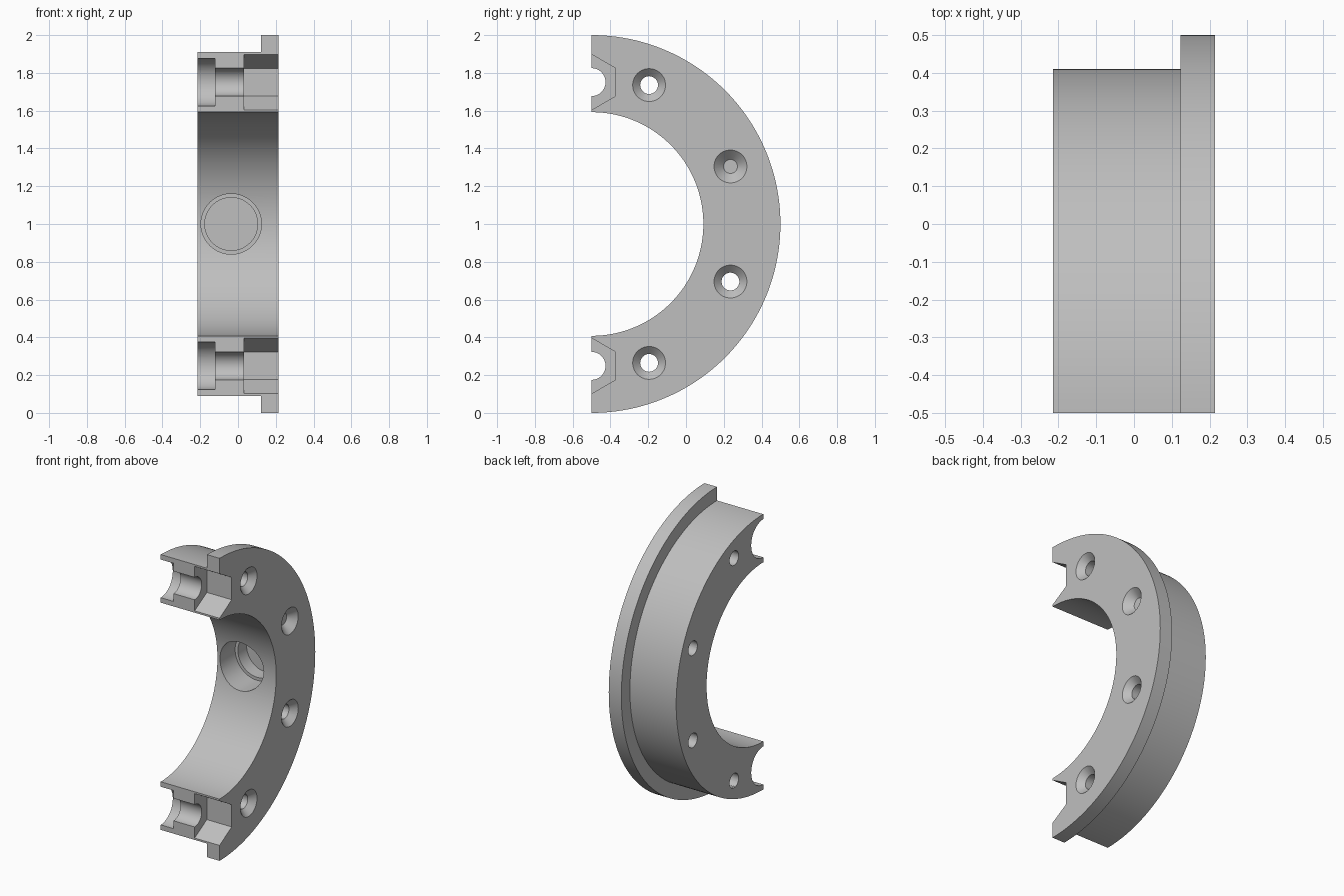
import bpy
import bmesh
from math import sin, cos, pi, radians

if "Cube" in bpy.data.objects:
    bpy.data.objects.remove(bpy.data.objects["Cube"], do_unlink=True)

GREY = (0.52, 0.52, 0.52, 1.0)
AXIS_Y, AXIS_Z = -0.5, 1.0          # ring axis runs along x
BACK, FACE = -0.215, 0.215          # plain side and flanged side
STEP = 0.123                        # where the flange begins

metal = bpy.data.materials.new("grey_metal")
metal.use_nodes = True
metal.diffuse_color = GREY
metal.node_tree.nodes["Principled BSDF"].inputs["Base Color"].default_value = GREY


def skin(name, rings):
    """Solid made by joining a row of closed rings and capping both ends."""
    bm = bmesh.new()
    rows = [[bm.verts.new(p) for p in ring] for ring in rings]
    n = len(rows[0])
    for a, b in zip(rows, rows[1:]):
        for i in range(n):
            j = (i + 1) % n
            bm.faces.new((a[i], a[j], b[j], b[i]))
    bm.faces.new(rows[0])
    bm.faces.new(rows[-1])
    bmesh.ops.recalc_face_normals(bm, faces=bm.faces)
    mesh = bpy.data.meshes.new(name)
    bm.to_mesh(mesh)
    bm.free()
    mesh.materials.append(metal)
    obj = bpy.data.objects.new(name, mesh)
    bpy.context.collection.objects.link(obj)
    return obj


def drill(target, axis, centre, start, end, sides=48, phase=0.0):
    """Cut a round or polygonal hole; start and end are (position, radius)."""
    def ring(pos, r):
        pts = []
        for i in range(sides):
            a = phase + 2 * pi * i / sides
            u, z = centre[0] + r * cos(a), centre[1] + r * sin(a)
            pts.append((pos, u, z) if axis == "x" else (u, pos, z))
        return pts
    cutter = skin("cutter", [ring(*start), ring(*end)])
    cutter.hide_render = True
    mod = target.modifiers.new("hole", "BOOLEAN")
    mod.operation = "DIFFERENCE"
    mod.solver = "EXACT"
    mod.object = cutter
    bpy.ops.object.modifier_apply(modifier=mod.name)
    bpy.data.objects.remove(cutter, do_unlink=True)


# Half ring with a flange on one side
profile = [(BACK, 0.592), (FACE, 0.592), (FACE, 1.0),
           (STEP, 1.0), (STEP, 0.91), (BACK, 0.91)]
STEPS = 96
sections = []
for k in range(STEPS + 1):
    a = -pi / 2 + pi * k / STEPS
    sections.append([(x, AXIS_Y + r * cos(a), AXIS_Z + r * sin(a)) for x, r in profile])
half_ring = skin("flanged_half_ring", sections)
bpy.ops.object.select_all(action="DESELECT")
bpy.context.view_layer.objects.active = half_ring
half_ring.select_set(True)

# Countersunk screw holes through the flange
for degrees in (-67.5, -22.5, 22.5, 67.5):
    a = radians(degrees)
    spot = (AXIS_Y + 0.796 * cos(a), AXIS_Z + 0.796 * sin(a))
    drill(half_ring, "x", spot, (-0.3, 0.047), (0.3, 0.047))
    drill(half_ring, "x", spot, (FACE + 0.01, 0.097), (FACE - 0.05, 0.037))

# Split bolt seats on the end faces: head recess, shank and hex nut pocket
for side in (-1, 1):
    spot = (AXIS_Y, AXIS_Z + side * 0.751)
    drill(half_ring, "x", spot, (-0.3, 0.074), (0.3, 0.074))
    drill(half_ring, "x", spot, (-0.3, 0.126), (-0.122, 0.126))
    drill(half_ring, "x", spot, (0.033, 0.147), (0.3, 0.147), 6, pi / 6)

# Stepped blind bore in the middle of the inner wall
bore = (-0.036, AXIS_Z)
drill(half_ring, "y", bore, (-0.1, 0.16), (0.25, 0.16), 64)
drill(half_ring, "y", bore, (-0.1, 0.14), (0.34, 0.14), 64)

bpy.ops.object.shade_smooth_by_angle(angle=radians(30))
